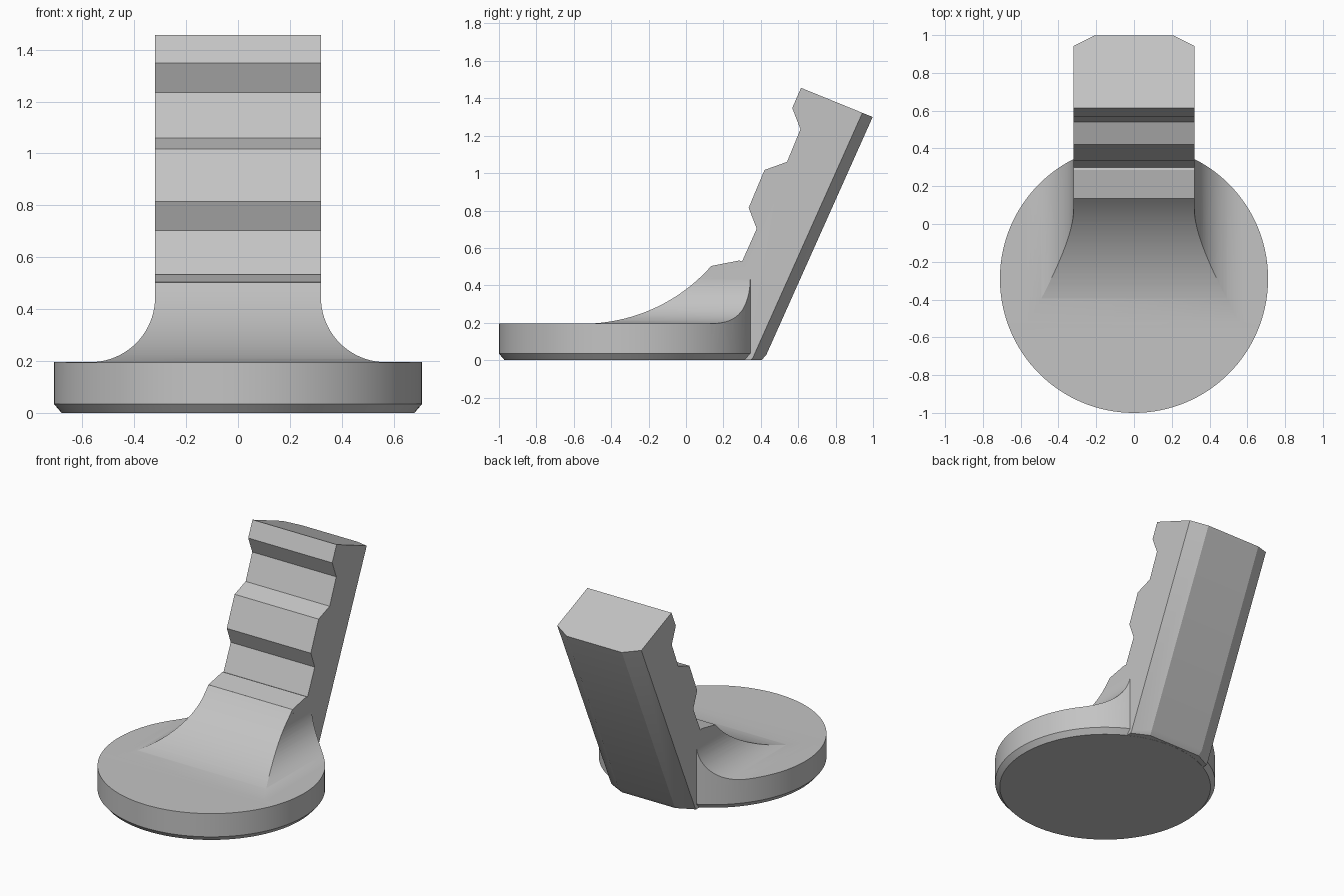
import bpy, bmesh, math
from mathutils import Vector

if "Cube" in bpy.data.objects:
    bpy.data.objects.remove(bpy.data.objects["Cube"])

grey = bpy.data.materials.new("light_grey")
grey.diffuse_color = (0.55, 0.55, 0.55, 1)
grey.use_nodes = True
grey.node_tree.nodes["Principled BSDF"].inputs["Base Color"].default_value = grey.diffuse_color


def to_object(name, bm):
    bmesh.ops.recalc_face_normals(bm, faces=bm.faces)
    mesh = bpy.data.meshes.new(name)
    bm.to_mesh(mesh)
    bm.free()
    mesh.materials.append(grey)
    ob = bpy.data.objects.new(name, mesh)
    bpy.context.collection.objects.link(ob)
    return ob


def prism(points, start, end):
    """Extrude a closed outline of 3D points from offset start to offset end."""
    bm = bmesh.new()
    a = [bm.verts.new(Vector(p) + Vector(start)) for p in points]
    b = [bm.verts.new(Vector(p) + Vector(end)) for p in points]
    n = len(points)
    bm.faces.new(a)
    bm.faces.new(b[::-1])
    for i in range(n):
        bm.faces.new((a[i], b[i], b[(i + 1) % n], a[(i + 1) % n]))
    return bm


def combine(target, other, operation):
    mod = target.modifiers.new(operation, 'BOOLEAN')
    mod.operation = operation
    mod.solver = 'EXACT'
    mod.object = other
    bpy.context.view_layer.objects.active = target
    bpy.ops.object.modifier_apply(modifier=mod.name)
    bpy.data.objects.remove(other, do_unlink=True)


# Round foot blank with a chamfered bottom edge, tall enough to carve the fillets from
SEG, R, CY = 128, 0.71, -0.29
bm = bmesh.new()
rings = []
for r, z in ((R - 0.03, 0), (R, 0.035), (R, 0.65)):
    rings.append([bm.verts.new((r * math.cos(2 * math.pi * i / SEG),
                                CY + r * math.sin(2 * math.pi * i / SEG), z))
                  for i in range(SEG)])
for lo, hi in zip(rings, rings[1:]):
    for i in range(SEG):
        j = (i + 1) % SEG
        bm.faces.new((lo[i], lo[j], hi[j], hi[i]))
bm.faces.new(rings[0][::-1])
bm.faces.new(rings[-1])
stand = to_object("stand", bm)

# Side outline: flat disc top sweeping up into the front ramp
TOP, RR = 0.195, 0.915
end = math.asin(0.685 / RR)
side = [(0, -1.1, -0.1), (0, -1.1, TOP)]
side += [(0, -0.55 + RR * math.sin(end * i / 24), TOP + RR * (1 - math.cos(end * i / 24)))
         for i in range(25)]
side += [(0, 0.5, side[-1][2]), (0, 0.5, -0.1)]
combine(stand, to_object("ramp_cutter", prism(side, (-0.8, 0, 0), (0.8, 0, 0))), 'INTERSECT')

# Front outline: column with a rounded flare on each side
W, F = 0.3195, 0.25
half = [(W, 0, 0.7)]
half += [(W + F * (1 - math.cos(math.pi / 2 * i / 20)), 0,
          TOP + 0.0005 + F * (1 - math.sin(math.pi / 2 * i / 20))) for i in range(21)]
half += [(0.8, 0, TOP + 0.0005), (0.8, 0, -0.1)]
front = half + [(-x, y, z) for x, y, z in reversed(half)]
combine(stand, to_object("flare_cutter", prism(front, (0, -1.2, 0), (0, 0.6, 0))), 'INTERSECT')

# Leaning stepped arm
arm_side = [(0.615, 1.456), (0.568, 1.348), (0.612, 1.235), (0.54, 1.06), (0.42, 1.017),
            (0.335, 0.815), (0.378, 0.703), (0.30, 0.528), (0.285, 0.533), (0.135, 0.5035),
            (0.2, 0.3), (0.2, 0.0005), (0.405, 0.0005), (0.43, 0.03), (0.998, 1.30)]
bm = prism([(0, y, z) for y, z in arm_side], (-0.32, 0, 0), (0.32, 0, 0))


def slice_off(point, normal):
    geom = bm.verts[:] + bm.edges[:] + bm.faces[:]
    bmesh.ops.bisect_plane(bm, geom=geom, plane_co=point, plane_no=normal, clear_outer=True)
    bmesh.ops.holes_fill(bm, edges=[e for e in bm.edges if e.is_boundary], sides=0)


# Chamfers on the rear long edges and their lower ends
lean = Vector((0, 0.568, 1.27))
slope = lean.cross(Vector((0.11, -0.055, 0.022))).normalized()
for s in (1, -1):
    slice_off((0.21 * s, 0.998, 1.30), (slope.x * s, slope.y, slope.z))
    slice_off((0.21 * s, 0.43, 0.03), Vector((0.447 * s, 0.894, -0.85)).normalized())
combine(stand, to_object("arm", bm), 'UNION')

# Smooth curved surfaces, keep crisp edges
bpy.ops.object.select_all(action='DESELECT')
stand.select_set(True)
bpy.context.view_layer.objects.active = stand
bpy.ops.object.shade_smooth_by_angle(angle=math.radians(20))
